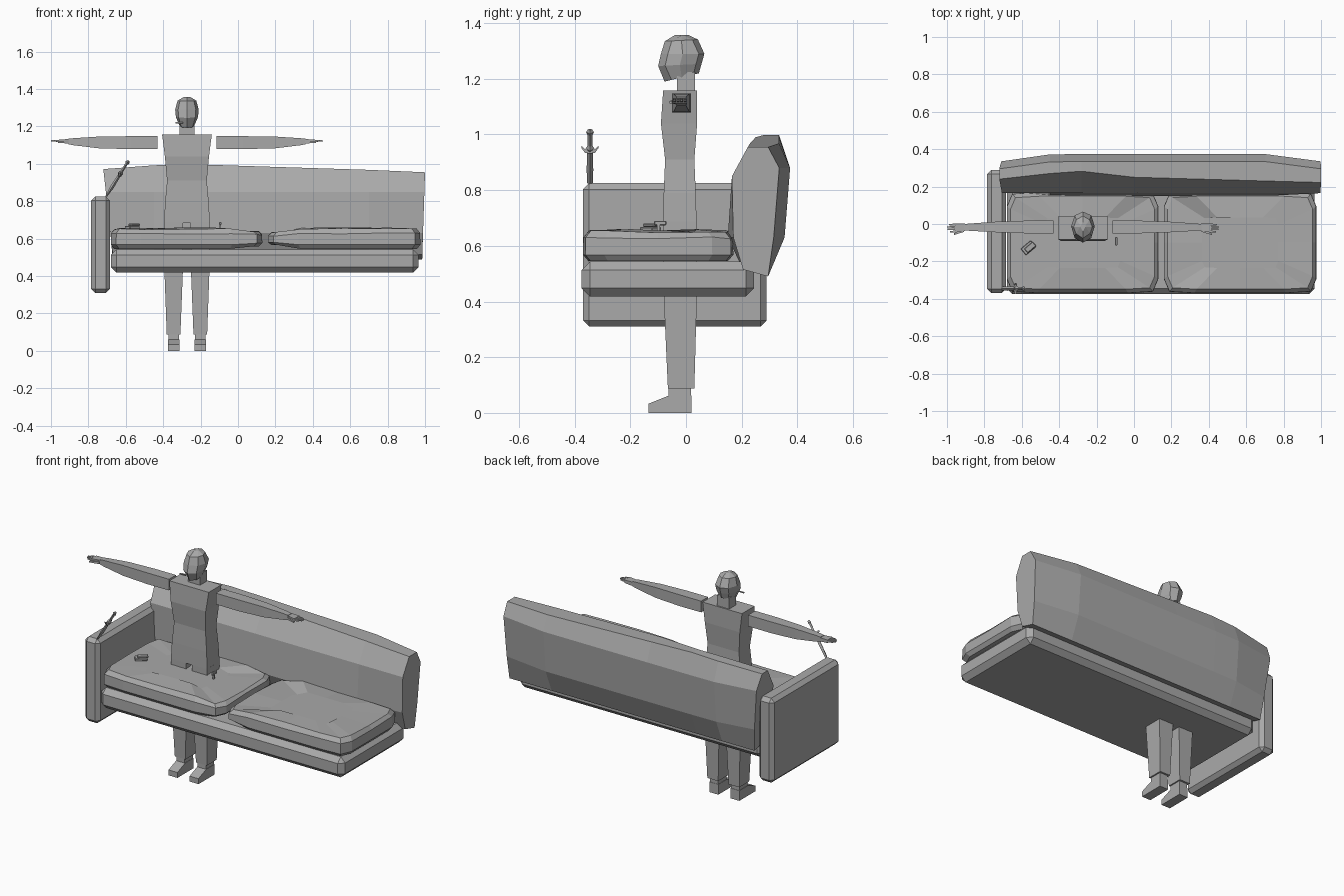
import bpy, bmesh, math, random
from mathutils import Vector, Matrix

if "Cube" in bpy.data.objects:
    bpy.data.objects.remove(bpy.data.objects["Cube"])

grey = bpy.data.materials.new("plain grey")
grey.use_nodes = True
grey.diffuse_color = (0.4, 0.4, 0.4, 1)
grey.node_tree.nodes["Principled BSDF"].inputs["Base Color"].default_value = (0.4, 0.4, 0.4, 1)
random.seed(4)


def finish(name, bm):
    bmesh.ops.recalc_face_normals(bm, faces=bm.faces)
    mesh = bpy.data.meshes.new(name)
    bm.to_mesh(mesh)
    bm.free()
    mesh.materials.append(grey)
    ob = bpy.data.objects.new(name, mesh)
    bpy.context.collection.objects.link(ob)
    return ob


def loft(name, rings):
    """Skin a closed solid over rings that share one point count."""
    bm = bmesh.new()
    loops = [[bm.verts.new(p) for p in ring] for ring in rings]
    n = len(loops[0])
    for a, b in zip(loops, loops[1:]):
        for i in range(n):
            j = (i + 1) % n
            bm.faces.new((a[i], a[j], b[j], b[i]))
    bm.faces.new(loops[0])
    bm.faces.new(loops[-1])
    return finish(name, bm)


def box(name, lo, hi, bevel=0.0, turn=None):
    lo, hi = Vector(lo), Vector(hi)
    bm = bmesh.new()
    bmesh.ops.create_cube(bm, size=1)
    bmesh.ops.scale(bm, vec=hi - lo, verts=bm.verts)
    if bevel:
        bmesh.ops.bevel(bm, geom=bm.edges[:], offset=bevel, segments=1, affect='EDGES')
    if turn:
        bmesh.ops.rotate(bm, matrix=Matrix.Rotation(math.radians(turn[0]), 3, turn[1]), verts=bm.verts)
    bmesh.ops.translate(bm, vec=(lo + hi) / 2, verts=bm.verts)
    return finish(name, bm)


def flat_ring(x0, x1, y0, y1, z):
    return [(x0, y0, z), (x1, y0, z), (x1, y1, z), (x0, y1, z)]


def side_ring(x, y0, y1, z0, z1):
    return [(x, y0, z0), (x, y1, z0), (x, y1, z1), (x, y0, z1)]


# Sofa frame
box("armrest", (-0.785, -0.37, 0.31), (-0.685, 0.29, 0.825), 0.022)
box("seat_base", (-0.68, -0.375, 0.418), (0.965, 0.245, 0.543), 0.03)


# Sofa back: cross-sections swept from right to left
def back_section(x, foot_x, top_y, top_z, back_y, front_y):
    profile = [(0.295, 0.49), (0.205, 0.515), (front_y, 0.63), (0.165, 0.85),
               (top_y, top_z), (back_y - 0.04, top_z), (back_y, 0.88), (back_y - 0.02, 0.63)]
    return [(x + (foot_x - x) * min(1, (top_z - z) / 0.45), y, z) for y, z in profile]


loft("sofa_back", [
    back_section(-0.72, -0.67, 0.24, 0.972, 0.335, 0.175),
    back_section(-0.45, -0.45, 0.27, 0.992, 0.372, 0.155),
    back_section(-0.28, -0.28, 0.282, 0.999, 0.374, 0.15),
    back_section(0.0, 0.0, 0.25, 0.99, 0.374, 0.15),
    back_section(0.7, 0.7, 0.23, 0.968, 0.374, 0.15),
    back_section(1.0, 0.985, 0.222, 0.955, 0.335, 0.17)])


# Seat cushions: stacked rounded outlines with a gently uneven top
def cushion(name, x0, x1, thin_left, thin_right):
    cx, cy, hx, hy = (x0 + x1) / 2, -0.1, (x1 - x0) / 2, 0.27
    corner = [(1, 0), (1, 0.72), (0.93, 0.97), (0.6, 1), (0, 1)]
    outline = corner + [(-u, v) for u, v in corner[-2::-1]]
    outline += [(u, -v) for u, v in outline[-2:0:-1]]
    rings = []
    for z, s, wob in [(0.546, 0.93, 0), (0.568, 1, 0), (0.628, 0.995, 0.004),
                      (0.652, 0.92, 0.005), (0.655, 0.5, 0.006)]:
        ring = []
        for u, v in outline:
            squash = thin_left if u < -0.8 else thin_right if u > 0.8 else 0
            zz = z + (0.6 - z) * squash + random.uniform(-wob, wob)
            inset = 1 - (1 - s) * (0.6 if s > 0.9 else 1)
            ring.append((cx + hx * u * inset, cy + hy * v * s, zz))
        rings.append(ring)
    return loft(name, rings)


cushion("right_cushion", -0.68, 0.13, 0.0, 0.25)
cushion("left_cushion", 0.16, 0.975, 0.4, 0.0)

# Figure: torso, neck and head
MID = -0.273
loft("torso", [flat_ring(MID - w, MID + w, y0, y1, z) for z, w, y0, y1 in [
    (0.685, 0.122, -0.082, 0.038), (0.79, 0.117, -0.08, 0.035), (0.91, 0.106, -0.075, 0.03),
    (1.04, 0.118, -0.09, 0.04), (1.158, 0.133, -0.082, 0.04)]])
box("neck", (MID - 0.04, -0.033, 1.158), (MID + 0.04, 0.032, 1.225))


def head_ring(z, w, y0, y1, tilt):
    mid = (y0 + y1) / 2
    pts = [(0, y0), (0.75, y0 + 0.025), (1, mid), (0.7, y1 - 0.02), (0, y1),
           (-0.7, y1 - 0.02), (-1, mid), (-0.75, y0 + 0.025)]
    return [(MID + u * w, y, z + tilt * (y - mid)) for u, y in pts]


loft("head", [head_ring(1.205, 0.04, -0.077, 0.046, 0.24),
              head_ring(1.25, 0.059, -0.1, 0.056, 0.05),
              head_ring(1.29, 0.063, -0.09, 0.066, 0),
              head_ring(1.338, 0.05, -0.076, 0.043, 0.05),
              head_ring(1.357, 0.018, -0.04, 0.01, 0)])
box("mouth_stick", (-0.335, -0.085, 1.217), (-0.295, -0.079, 1.223))

# Figure: mirrored limbs
for side, label in ((1, "left"), (-1, "right")):
    def mirrored(ring):
        return [(MID + side * x, y, z) for x, y, z in ring]

    loft(label + "_leg", [mirrored(flat_ring(*r)) for r in [
        (0.035, 0.108, -0.065, 0.03, 0.088), (0.022, 0.12, -0.08, 0.039, 0.42),
        (0.02, 0.122, -0.082, 0.038, 0.688)]])
    box(label + "_ankle", (MID + side * 0.071 - 0.028, -0.062, 0.0),
        (MID + side * 0.071 + 0.028, 0.018, 0.09))
    loft(label + "_foot", [mirrored(side_ring_y) for side_ring_y in [
        [(0.041, y, 0), (0.101, y, 0), (0.101, y, top), (0.041, y, top)]
        for y, top in ((-0.135, 0.033), (-0.062, 0.062), (0.02, 0.062))]])
    loft(label + "_arm", [mirrored(side_ring(*r)) for r in [
        (0.158, -0.05, 0.018, 1.08, 1.148), (0.3, -0.05, 0.018, 1.079, 1.148),
        (0.47, -0.044, 0.012, 1.083, 1.146), (0.61, -0.036, 0.002, 1.1, 1.137),
        (0.635, -0.034, 0.0, 1.105, 1.134)]])
    loft(label + "_palm", [mirrored(side_ring(*r)) for r in [
        (0.63, -0.036, 0.003, 1.108, 1.132), (0.685, -0.046, 0.004, 1.113, 1.131)]])
    for k, reach in enumerate((0.712, 0.725, 0.727, 0.717)):
        y = -0.046 + k * 0.0125
        loft(f"{label}_finger_{k + 1}", [mirrored(side_ring(*r)) for r in [
            (0.683, y, y + 0.011, 1.117, 1.129), (reach, y + 0.002, y + 0.008, 1.12, 1.126)]])
    loft(label + "_thumb", [mirrored(side_ring(*r)) for r in [
        (0.635, -0.042, -0.028, 1.11, 1.125), (0.69, -0.059, -0.05, 1.112, 1.12)]])

# Ornamental dagger leaning on the armrest
start, end = Vector((-0.705, -0.345, 0.825)), Vector((-0.585, -0.345, 1.018))
axis = (end - start).normalized()
across = Vector((axis.z, 0, -axis.x))


def dagger_ring(t, w, d):
    c = start.lerp(end, t)
    depth = Vector((0, d, 0))
    return [c + across * w, c + depth, c - across * w, c - depth]


loft("dagger", [dagger_ring(*r) for r in [
    (0, 0.004, 0.01), (0.25, 0.01, 0.012), (0.58, 0.008, 0.01), (0.64, 0.014, 0.016),
    (0.7, 0.007, 0.009), (0.9, 0.007, 0.009), (0.95, 0.012, 0.014), (1, 0.005, 0.008)]])
for s, label in ((1, "rear"), (-1, "front")):
    c = start.lerp(end, 0.6)
    loft(f"dagger_{label}_guard", [
        [c + Vector((dx, s * y, dz + lift)) for dx, dz in ((-w, -w), (w, -w), (w, w), (-w, w))]
        for y, lift, w in ((0, 0, 0.009), (0.018, 0, 0.007), (0.03, 0.014, 0.004))])

# Small gadgets lying on the cushion
box("gadget_body", (-0.6, -0.15, 0.652), (-0.53, -0.105, 0.668), 0.003, (40, 'Z'))
box("gadget_lid", (-0.585, -0.14, 0.668), (-0.525, -0.11, 0.68), 0.003, (40, 'Z'))
box("small_tool_grip", (-0.1, -0.105, 0.65), (-0.09, -0.093, 0.684))
box("small_tool_barrel", (-0.101, -0.115, 0.674), (-0.089, -0.07, 0.69), 0.003)
